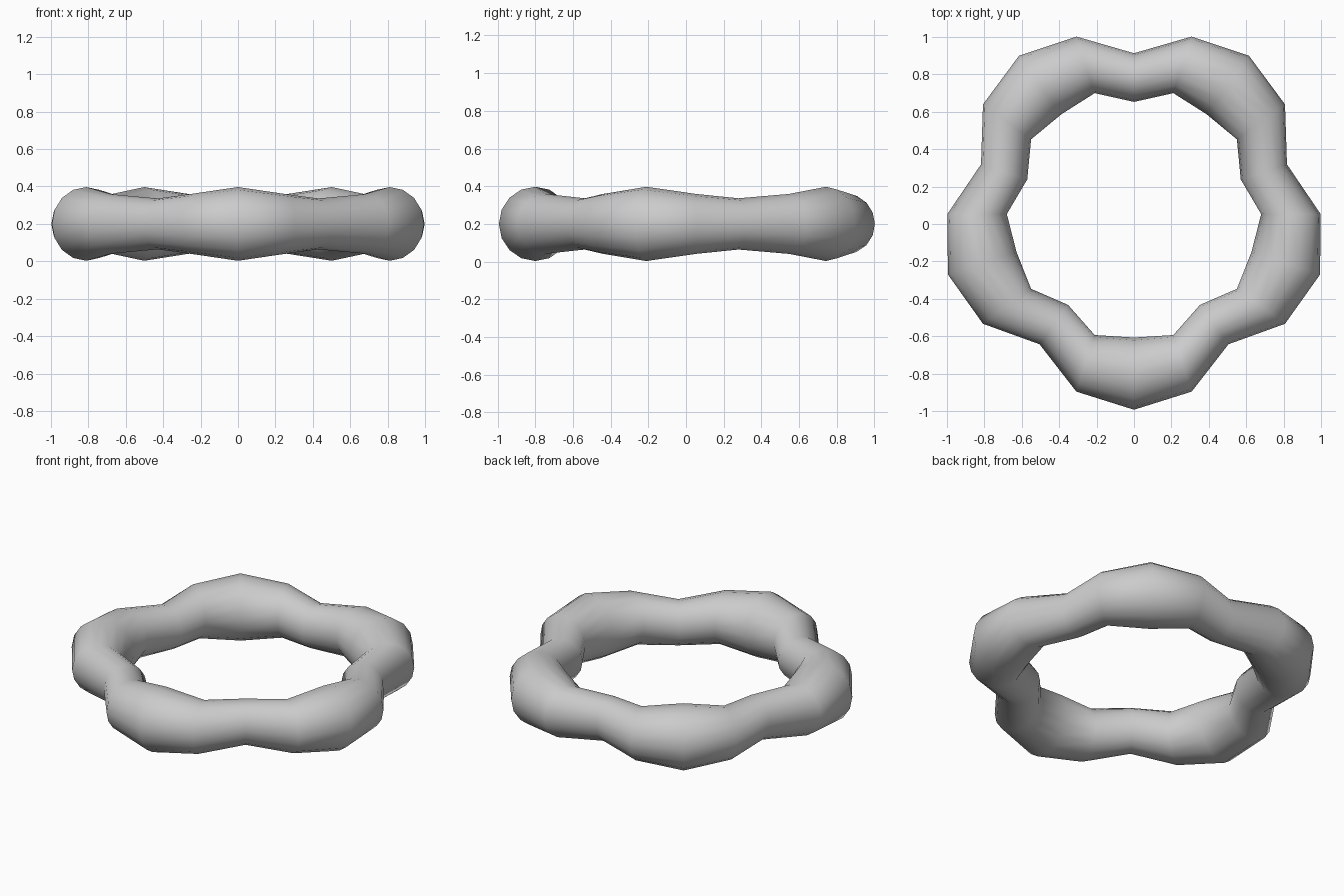
import bpy, bmesh
from math import sin, cos, pi, radians

if "Cube" in bpy.data.objects:
    bpy.data.objects.remove(bpy.data.objects["Cube"])

STEPS, SIDES = 20, 16
CENTRE_Y, CENTRE_Z = 0.053, 0.2

# One lobe of the wavy ring: (outer radius, inner radius, half height)
LOBE = (1.046, 0.66, 0.197)
FLANK = (0.998, 0.68, 0.159)
WAIST = (0.86, 0.60, 0.136)
PATTERN = [LOBE, FLANK, WAIST, FLANK]

# Ring of cross-sections, starting at the front lobe
bm = bmesh.new()
rings = []
for i in range(STEPS):
    outer, inner, half_h = PATTERN[i % 4]
    mid, half_w = (outer + inner) / 2, (outer - inner) / 2
    a = radians(-90) + 2 * pi * i / STEPS
    ring = []
    for j in range(SIDES):
        t = 2 * pi * j / SIDES
        r = mid + half_w * cos(t)
        ring.append(bm.verts.new((r * cos(a), CENTRE_Y + r * sin(a),
                                  CENTRE_Z + half_h * sin(t))))
    rings.append(ring)

# Skin between neighbouring cross-sections
for i in range(STEPS):
    p, q = rings[i], rings[(i + 1) % STEPS]
    for j in range(SIDES):
        k = (j + 1) % SIDES
        bm.faces.new((p[j], q[j], q[k], p[k])).smooth = True
bmesh.ops.recalc_face_normals(bm, faces=bm.faces)

mesh = bpy.data.meshes.new("wavy_ring")
bm.to_mesh(mesh)
bm.free()
bpy.context.collection.objects.link(bpy.data.objects.new("wavy_ring", mesh))
